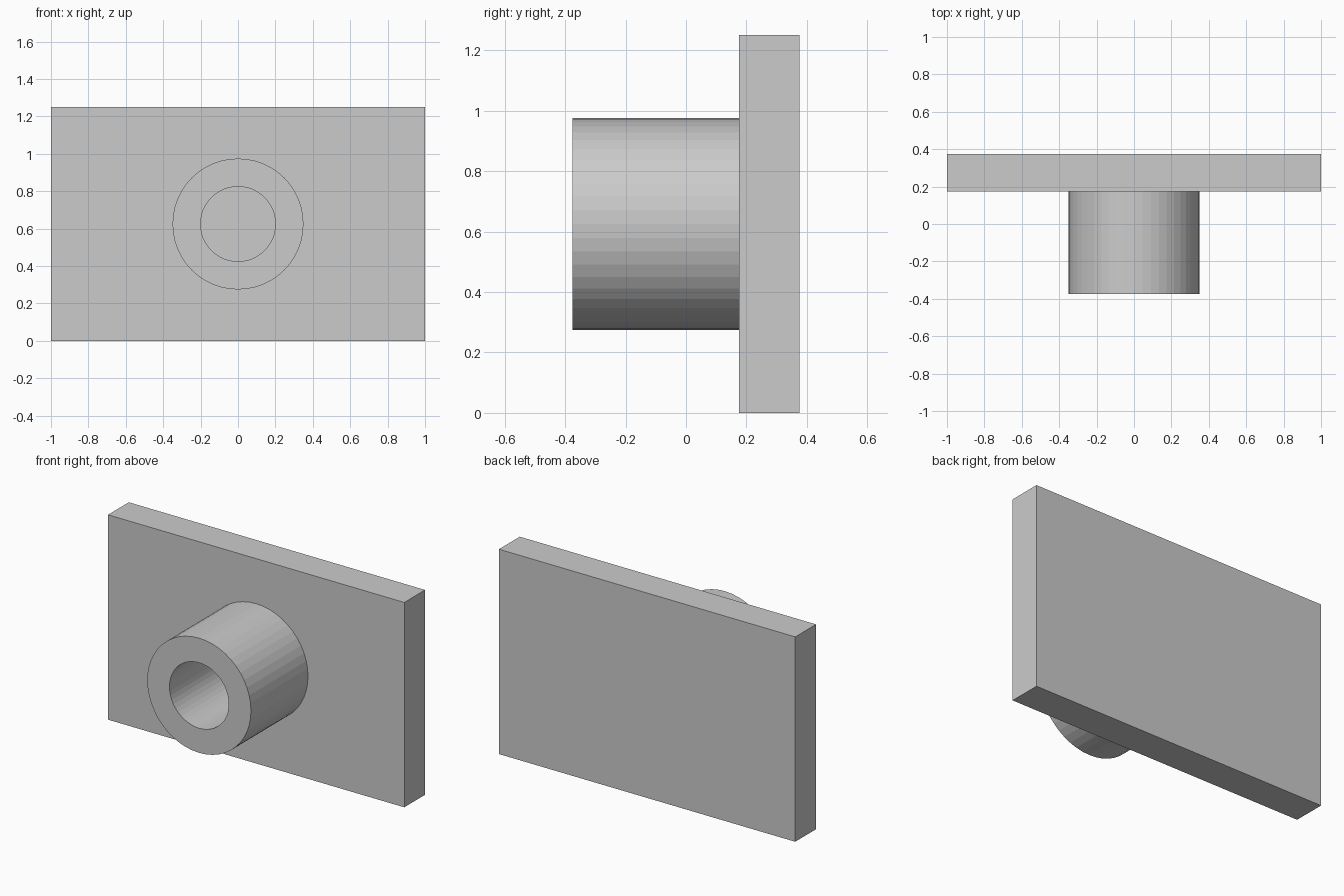
import bpy, bmesh, math

if "Cube" in bpy.data.objects:
    bpy.data.objects.remove(bpy.data.objects["Cube"])

grey = bpy.data.materials.new("plain_grey")
grey.diffuse_color = (0.6, 0.6, 0.6, 1)
grey.use_nodes = True
grey.node_tree.nodes["Principled BSDF"].inputs["Base Color"].default_value = grey.diffuse_color

ZC = 0.625            # height of the boss axis
FRONT, BACK = 0.175, 0.375


def finish(bm, name):
    bmesh.ops.recalc_face_normals(bm, faces=bm.faces)
    mesh = bpy.data.meshes.new(name)
    bm.to_mesh(mesh)
    bm.free()
    mesh.materials.append(grey)
    obj = bpy.data.objects.new(name, mesh)
    bpy.context.collection.objects.link(obj)
    return obj


def ring(bm, r, y, x=0, z=ZC, n=48):
    return [bm.verts.new((x + r * math.cos(2 * math.pi * i / n), y,
                          z + r * math.sin(2 * math.pi * i / n))) for i in range(n)]


def bridge(bm, a, b):
    for i in range(len(a)):
        j = (i + 1) % len(a)
        bm.faces.new((a[i], a[j], b[j], b[i]))


# mounting plate
bm = bmesh.new()
bmesh.ops.create_cube(bm, size=1)
for v in bm.verts:
    v.co = (v.co.x * 2, (FRONT + BACK) / 2 + v.co.y * (BACK - FRONT), ZC + v.co.z * 1.25)
finish(bm, "mounting_plate")

# hollow boss, closed by the plate at its far end
bm = bmesh.new()
rings = [ring(bm, r, y) for r, y in ((0.35, FRONT), (0.35, -0.375), (0.2, -0.375), (0.2, FRONT))]
for a, b in zip(rings, rings[1:]):
    bridge(bm, a, b)
bridge(bm, rings[3], rings[0])
finish(bm, "boss_tube")

# flush plugs through the four plate corners
for sx in (-1, 1):
    for sz in (-1, 1):
        bm = bmesh.new()
        ends = [ring(bm, 0.1, y, sx * 0.75, ZC + sz * 0.375, 32) for y in (FRONT, BACK)]
        bridge(bm, *ends)
        for e in ends:
            bm.faces.new(e)
        finish(bm, "corner_plug")
